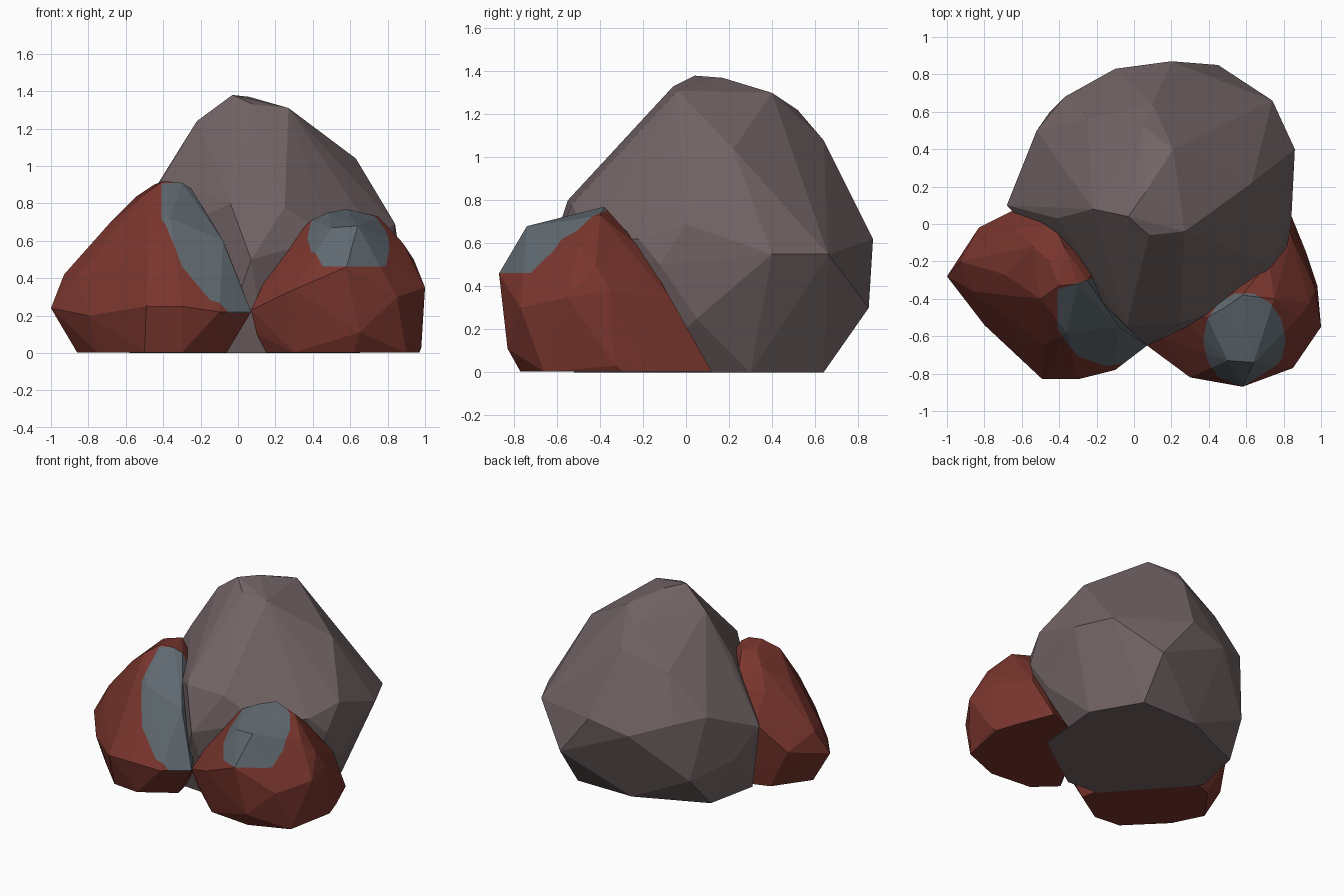
import bpy, bmesh, math
from mathutils import Vector


def material(name, color):
    m = bpy.data.materials.new(name)
    m.diffuse_color = (*color, 1)
    return m


GREY = material("warm grey stone", (0.170, 0.127, 0.132))
RED = material("rust red stone", (0.195, 0.037, 0.027))
SLATE = material("slate blue patch", (0.116, 0.142, 0.163))


def rock(name, base, body, mats, base_z=0.0, patch=None, patch_z=0.0):
    """Faceted boulder: hull of a flat footprint and a few corner points.
    An optional convex outline seen from above is cut in as a coloured patch."""
    bm = bmesh.new()
    for x, y in base:
        bm.verts.new((x, y, base_z))
    for p in body:
        bm.verts.new(p)
    bmesh.ops.convex_hull(bm, input=bm.verts[:])
    loose = [v for v in bm.verts if not v.link_faces]
    bmesh.ops.delete(bm, geom=loose, context='VERTS')
    bmesh.ops.recalc_face_normals(bm, faces=bm.faces[:])

    if patch:
        # Cut along each side of the patch outline
        planes = [(Vector((0, 0, patch_z)), Vector((0, 0, 1)))]
        for a, b in zip(patch, patch[1:] + patch[:1]):
            planes.append((Vector((*a, 0)), Vector((a[1] - b[1], b[0] - a[0], 0)).normalized()))
        inside = bm.faces[:]
        for i, (co, no) in enumerate(planes):
            geom = set(inside)
            for f in inside:
                geom.update(f.edges)
                geom.update(f.verts)
            bmesh.ops.bisect_plane(bm, geom=list(geom), plane_co=co, plane_no=no, dist=1e-5)
            inside = [f for f in bm.faces
                      if all((f.calc_center_median() - c).dot(n) > 0 for c, n in planes[:i + 1])]
        for f in inside:
            f.material_index = 1

    me = bpy.data.meshes.new(name)
    bm.to_mesh(me)
    bm.free()
    for m in mats:
        me.materials.append(m)
    ob = bpy.data.objects.new(name, me)
    bpy.context.collection.objects.link(ob)
    return ob


# Large boulder at the back
rock("large_boulder",
     [(-0.5, 0.42), (0.0, 0.64), (0.45, 0.64), (0.65, 0.3), (0.6, -0.2),
      (0.15, -0.52), (-0.1, -0.5), (-0.58, 0.04)],
     [(-0.03, 0.04, 1.38), (0.06, 0.17, 1.37), (0.27, -0.04, 1.31), (0.08, -0.06, 1.33),
      (-0.22, 0.08, 1.24), (0.21, 0.40, 1.30), (0.05, 0.52, 1.22), (0.10, 0.64, 1.08),
      (-0.25, 0.56, 0.97), (0.63, 0.22, 1.04), (0.84, 0.0, 0.69), (0.86, 0.40, 0.55),
      (0.82, -0.12, 0.5), (0.8, 0.05, 0.25), (0.2, 0.87, 0.62), (0.45, 0.85, 0.3),
      (0.74, 0.66, 0.55), (-0.1, 0.83, 0.55), (-0.37, 0.68, 0.65), (-0.45, 0.6, 0.22),
      (-0.52, 0.5, 0.68), (-0.68, 0.1, 0.5), (-0.41, 0.03, 0.92), (-0.6, 0.3, 0.3),
      (-0.04, -0.55, 0.80), (0.07, -0.65, 0.5), (0.25, -0.53, 0.78), (0.5, -0.45, 0.62),
      (0.74, -0.22, 0.62)],
     [GREY])

# Left boulder, with a patch down its inner side
rock("left_boulder",
     [(-0.86, -0.28), (-0.75, -0.5), (-0.5, -0.75), (-0.3, -0.77), (-0.06, -0.62),
      (-0.15, -0.2), (-0.5, 0.03), (-0.68, -0.03)],
     [(-1.0, -0.28, 0.24), (-0.93, -0.2, 0.42), (-0.86, -0.36, 0.41), (-0.83, -0.02, 0.3),
      (-0.8, -0.54, 0.2), (-0.63, 0.08, 0.5), (-0.69, -0.27, 0.69), (-0.63, -0.04, 0.69),
      (-0.54, -0.12, 0.84), (-0.50, -0.40, 0.85), (-0.45, -0.2, 0.90), (-0.40, -0.33, 0.92),
      (-0.37, -0.13, 0.90), (-0.3, -0.32, 0.91), (-0.25, -0.3, 0.88), (-0.2, -0.2, 0.75),
      (-0.45, 0.05, 0.7), (-0.08, -0.55, 0.60), (0.07, -0.65, 0.22), (-0.49, -0.83, 0.25),
      (-0.3, -0.83, 0.25), (-0.1, -0.78, 0.22), (-0.48, -0.65, 0.55), (-0.36, -0.58, 0.72)],
     [RED, SLATE], 0.003,
     [(-0.41, -0.35), (-0.41, -0.57), (-0.37, -0.62), (-0.32, -0.70), (-0.15, -0.76),
      (-0.02, -0.74), (0.10, -0.65), (0.0, -0.22)], 0.215)

# Right boulder, with an oval patch over its crown
oval = [(0.59 + 0.22 * math.cos(math.tau * i / 14), -0.62 + 0.255 * math.sin(math.tau * i / 14))
        for i in range(14)]
rock("right_boulder",
     [(0.15, -0.6), (0.3, -0.74), (0.62, -0.77), (0.9, -0.66), (0.97, -0.3),
      (0.92, -0.15), (0.81, 0.12), (0.5, 0.0)],
     [(0.58, -0.87, 0.46), (0.5, -0.73, 0.67), (0.64, -0.74, 0.68), (0.58, -0.38, 0.77),
      (0.48, -0.45, 0.75), (0.75, -0.4, 0.73), (0.39, -0.5, 0.71), (0.26, -0.5, 0.58),
      (0.13, -0.6, 0.36), (0.07, -0.65, 0.23), (0.1, -0.62, 0.1), (0.3, -0.82, 0.34),
      (0.55, -0.84, 0.27), (0.65, -0.83, 0.11), (0.85, -0.77, 0.3), (0.94, -0.42, 0.5),
      (1.0, -0.55, 0.35), (0.88, -0.5, 0.59), (0.97, -0.35, 0.38), (0.98, -0.33, 0.03),
      (0.72, -0.2, 0.57), (0.84, -0.07, 0.34)],
     [RED, SLATE], 0.003, oval, 0.462)
